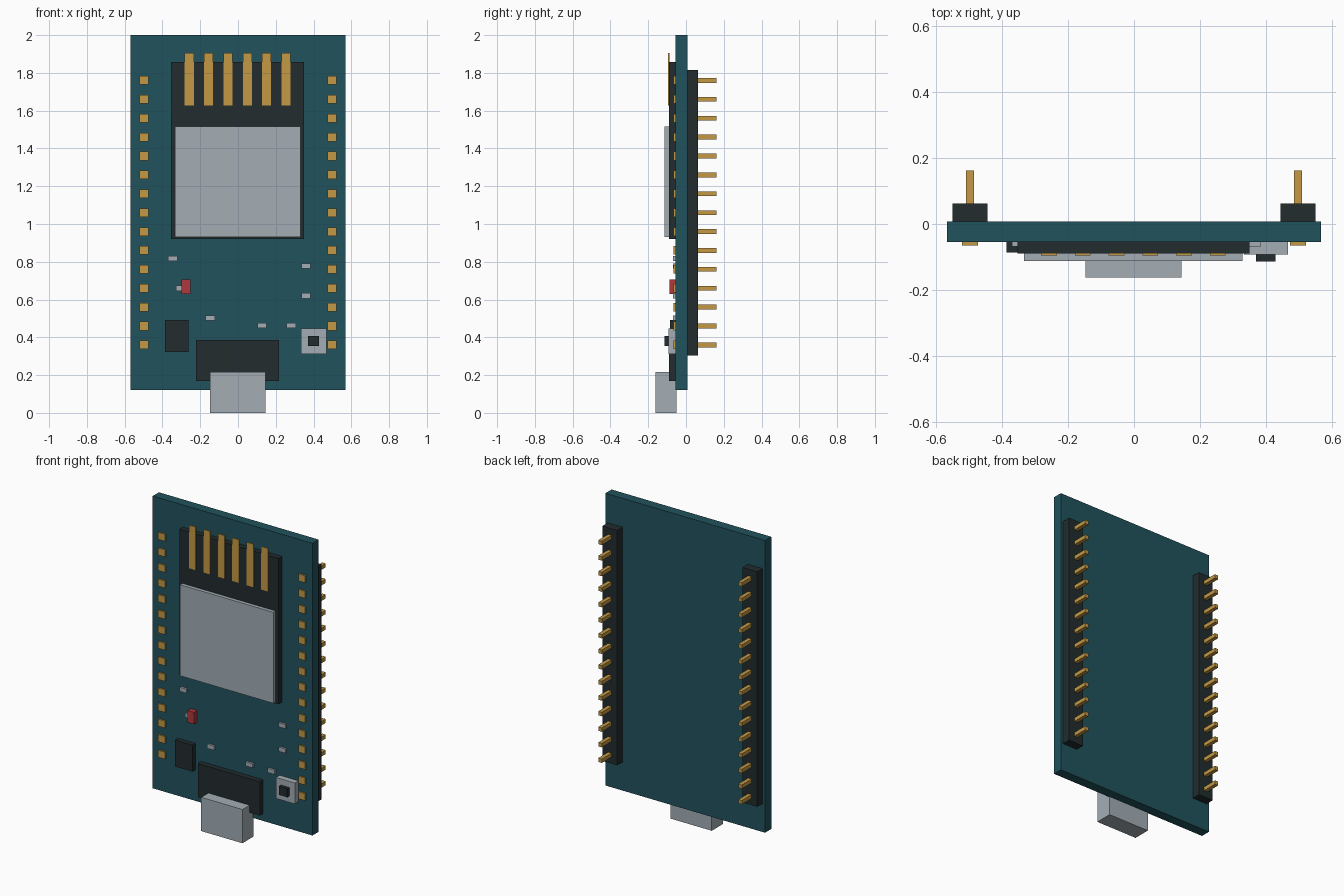
import bpy
import bmesh
from mathutils import Matrix, Vector

cube = bpy.data.objects.get("Cube")
if cube:
    bpy.data.objects.remove(cube, do_unlink=True)


def material(name, rgb):
    m = bpy.data.materials.new(name)
    m.use_nodes = True
    m.diffuse_color = (*rgb, 1)
    m.node_tree.nodes["Principled BSDF"].inputs["Base Color"].default_value = (*rgb, 1)
    return m


TEAL = material("teal board", (0.015, 0.084, 0.107))
BLACK = material("black plastic", (0.016, 0.025, 0.027))
SILVER = material("silver metal", (0.366, 0.423, 0.462))
GOLD = material("gold contact", (0.55, 0.32, 0.06))
RED = material("red lens", (0.43, 0.04, 0.048))


def boxes(name, mat, bounds):
    """One object made of boxes, each given as (x range, y range, z range)."""
    bm = bmesh.new()
    for ranges in bounds:
        size = [b - a for a, b in ranges]
        mid = Vector([(a + b) / 2 for a, b in ranges])
        bmesh.ops.create_cube(bm, size=1, matrix=Matrix.Translation(mid) @ Matrix.Diagonal((*size, 1)))
    mesh = bpy.data.meshes.new(name)
    bm.to_mesh(mesh)
    bm.free()
    mesh.materials.append(mat)
    obj = bpy.data.objects.new(name, mesh)
    bpy.context.collection.objects.link(obj)
    return obj


def span(centre, width):
    return (centre - width / 2, centre + width / 2)


FRONT, BACK = -0.055, 0.008      # faces of the circuit board

# Circuit board
boxes("circuit_board", TEAL, [((-0.568, 0.568), (FRONT, BACK), (0.122, 2.0))])

# Pin headers on the back, with solder pads on the front
rows = [0.36 + 0.1 * i for i in range(15)]
for side, sx in (("left", 1), ("right", -1)):
    x = 0.498 * sx
    boxes(side + "_header", BLACK, [(span(x, 0.105), (BACK, 0.063), (0.305, 1.815))])
    boxes(side + "_pins", GOLD, [(span(x, 0.025), (0.06, 0.162), span(z, 0.025)) for z in rows])
    boxes(side + "_pads", GOLD, [(span(x, 0.048), (-0.065, FRONT), span(z, 0.045)) for z in rows])

# Radio module with metal shield and antenna strips
boxes("module_base", BLACK, [((-0.354, 0.35), (-0.09, FRONT), (0.92, 1.858))])
boxes("module_shield", SILVER, [((-0.334, 0.33), (-0.113, -0.088), (0.93, 1.515))])
boxes("antenna_strips", GOLD,
      [(span(-0.258 + 0.1025 * i, 0.048), (-0.095, -0.088), (1.628, 1.905)) for i in range(6)])

# Power connector
boxes("connector_base", BLACK, [((-0.222, 0.218), (-0.09, FRONT), (0.17, 0.387))])
boxes("connector_shell", SILVER, [((-0.148, 0.145), (-0.162, -0.05), (0, 0.217))])

# Control chip
boxes("control_chip", BLACK, [((-0.387, -0.263), (-0.086, FRONT), (0.322, 0.492))])

# Push button
boxes("button_body", SILVER, [((0.334, 0.468), (-0.092, FRONT), (0.312, 0.447))])
boxes("button_cap", BLACK, [((0.371, 0.43), (-0.114, -0.09), (0.353, 0.408))])

# Status lamp
boxes("status_lamp", RED, [((-0.298, -0.252), (-0.087, FRONT), (0.63, 0.706))])

# Small surface components
spots = [(-0.345, 0.817), (-0.303, 0.66), (0.36, 0.777), (0.36, 0.62),
         (-0.148, 0.503), (0.127, 0.463), (0.283, 0.463)]
boxes("surface_components", SILVER,
      [(span(x, 0.05), (-0.068, FRONT), span(z, 0.027)) for x, z in spots])
